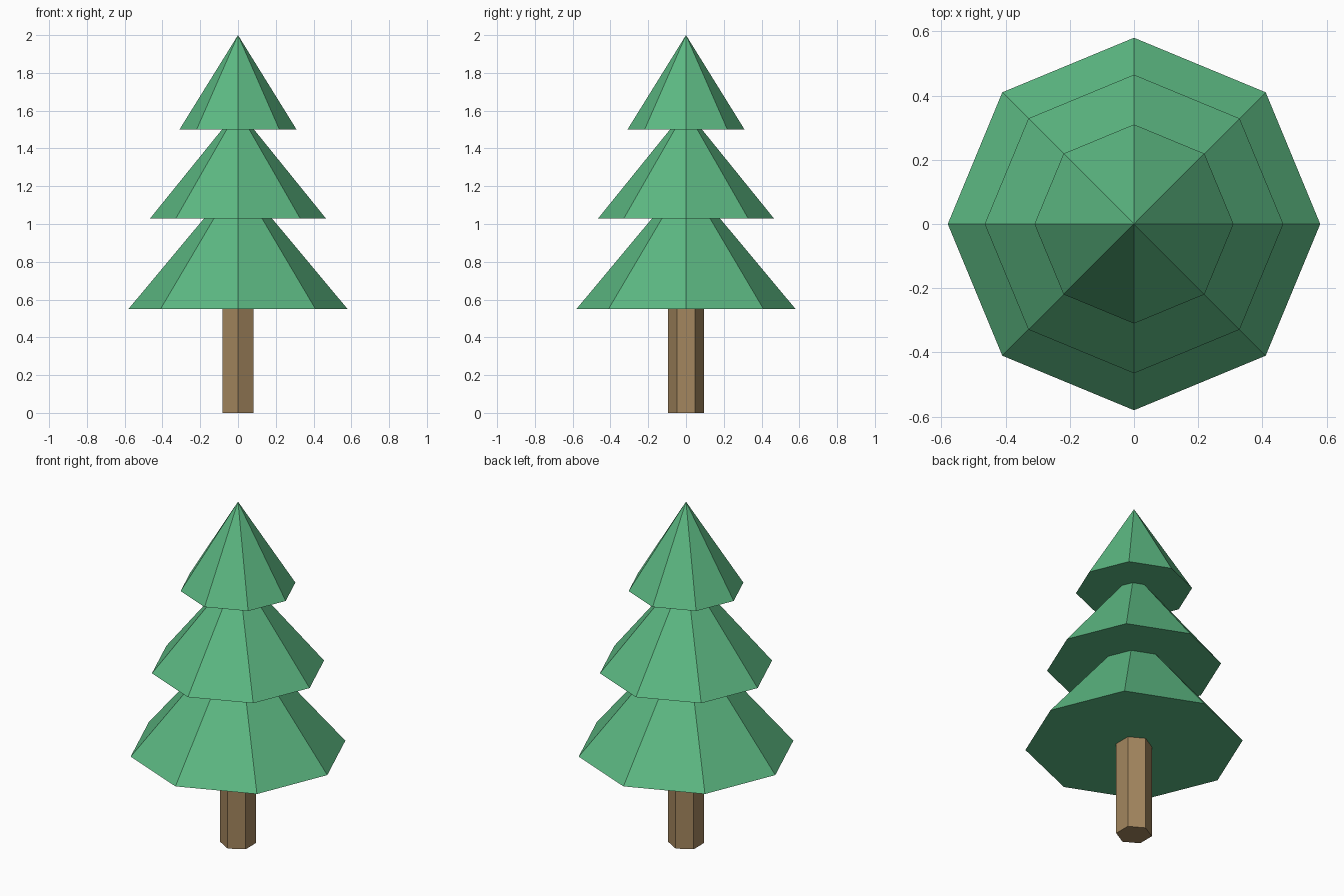
import bpy
import math

cube = bpy.data.objects.get("Cube")
if cube:
    bpy.data.objects.remove(cube, do_unlink=True)


def make_material(name, color):
    mat = bpy.data.materials.new(name)
    mat.use_nodes = True
    mat.diffuse_color = color
    bsdf = next(n for n in mat.node_tree.nodes if n.type == 'BSDF_PRINCIPLED')
    bsdf.inputs["Base Color"].default_value = color
    return mat


def add_part(name, sides, radius, top_radius, bottom, top, mat):
    """Flat-shaded cone or prism with a corner pointing along y."""
    bpy.ops.mesh.primitive_cone_add(
        vertices=sides, radius1=radius, radius2=top_radius,
        depth=top - bottom, location=(0, 0, (bottom + top) / 2))
    obj = bpy.context.object
    obj.name = name
    obj.data.materials.append(mat)
    return obj


leaf_green = make_material("leaf_green", (0.107, 0.479, 0.223, 1))
bark_brown = make_material("bark_brown", (0.366, 0.238, 0.112, 1))

# Six-sided trunk
add_part("trunk", 6, 0.096, 0.096, 0, 0.55, bark_brown)

# Three eight-sided tiers of foliage
tiers = [
    ("lower_foliage", 0.58, 0.55, 1.245),
    ("middle_foliage", 0.465, 1.03, 1.605),
    ("upper_foliage", 0.31, 1.50, 2.0),
]
for name, radius, bottom, top in tiers:
    add_part(name, 8, radius, 0, bottom, top, leaf_green)
